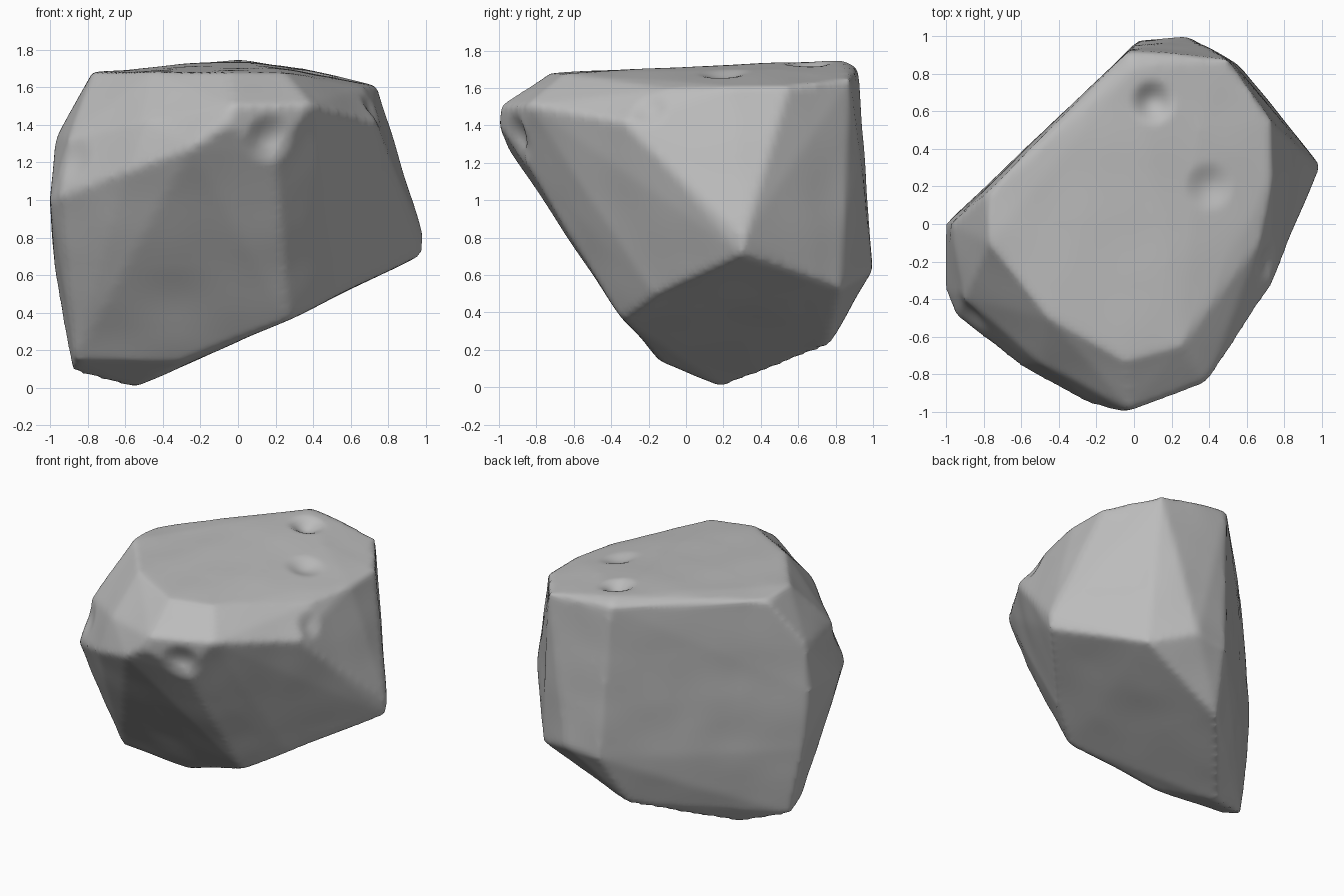
import bpy
import bmesh
from mathutils import Vector, noise

# Remove the default object only
default_cube = bpy.data.objects.get("Cube")
if default_cube:
    bpy.data.objects.remove(default_cube, do_unlink=True)

# Corners of the boulder, grouped by the facet they bound
underside = [
    (-.56, .2, 0), (-.88, .05, .09), (-.87, -.1, .15), (-.3, -.14, .14),
    (.27, -.34, .36), (.53, -.17, .49), (.98, .3, .71), (.58, .83, .52),
    (.28, 1, .63), (-.08, .76, .22), (.03, .98, .6),
]
waist = [
    (-.97, .02, .57), (-1, .0, 1), (-1, -.36, 1), (-.95, -.49, 1.02),
    (-.6, -.76, 1.15), (-.25, -.95, 1.28), (-.06, -1, 1.4), (.2, -.89, 1.25),
    (.99, .31, .8), (.86, 0, 1.1),
]
shoulder = [
    (-.97, .0, 1.33), (-.9, -.4, 1.33), (-.02, -.99, 1.5), (.39, -.84, 1.51),
    (.73, -.33, 1.42), (-.5, -.74, 1.42),
]
crown = [
    (-.78, .17, 1.67), (-.77, -.1, 1.68), (-.45, -.5, 1.68), (-.05, -.73, 1.68),
    (.25, -.65, 1.68), (.67, -.1, 1.6), (.74, .25, 1.61), (.73, .55, 1.61),
    (.5, .88, 1.65), (.35, .5, 1.7), (-.03, .92, 1.71), (0, .84, 1.75),
]

# Small chips and hollows: centre, radius, depth
chips = [
    ((.1, .65, 1.72), .13, .06),
    ((.18, -.93, 1.32), .16, .05),
    ((.4, .2, 1.68), .14, .03),
    ((.75, -.2, 1.5), .12, .03),
    ((-.85, -.45, 1.2), .14, .02),
]


def make_material(name, grey):
    """One flat stone colour, shared by viewport and render."""
    material = bpy.data.materials.new(name)
    material.use_nodes = True
    colour = (grey, grey, grey, 1)
    material.diffuse_color = colour
    shader = next(n for n in material.node_tree.nodes if n.type == "BSDF_PRINCIPLED")
    shader.inputs["Base Color"].default_value = colour
    shader.inputs["Roughness"].default_value = .9
    return material


def make_hull(name, corners):
    """Wrap a set of corner points in a closed convex solid."""
    bm = bmesh.new()
    for corner in corners:
        bm.verts.new(corner)
    hull = bmesh.ops.convex_hull(bm, input=bm.verts)
    unused = set(hull["geom_interior"]) | set(hull["geom_unused"])
    loose = [v for v in unused if isinstance(v, bmesh.types.BMVert)]
    bmesh.ops.delete(bm, geom=loose, context="VERTS")
    bmesh.ops.recalc_face_normals(bm, faces=bm.faces)
    mesh = bpy.data.meshes.new(name)
    bm.to_mesh(mesh)
    bm.free()
    solid = bpy.data.objects.new(name, mesh)
    bpy.context.collection.objects.link(solid)
    return solid


def wear_surface(mesh):
    """Press the chips inward and add faint unevenness to the facets."""
    normals = [v.normal.copy() for v in mesh.vertices]
    for vert, normal in zip(mesh.vertices, normals):
        offset = noise.noise(vert.co * 3) * .008
        for centre, radius, depth in chips:
            distance = (vert.co - Vector(centre)).length / radius
            if distance < 1:
                offset -= depth * (1 - distance * distance) ** 2
        vert.co += normal * offset


# Boulder: hull, finely remeshed and softened along its edges
boulder = make_hull("boulder", underside + waist + shoulder + crown)
bpy.context.view_layer.objects.active = boulder
boulder.select_set(True)

remesh = boulder.modifiers.new("fine_skin", "REMESH")
remesh.mode = "VOXEL"
remesh.voxel_size = .025
soften = boulder.modifiers.new("worn_edges", "SMOOTH")
soften.factor = .5
soften.iterations = 4
for modifier in (remesh, soften):
    bpy.ops.object.modifier_apply(modifier=modifier.name)

wear_surface(boulder.data)
boulder.data.materials.append(make_material("stone_grey", .5))
bpy.ops.object.shade_smooth()
